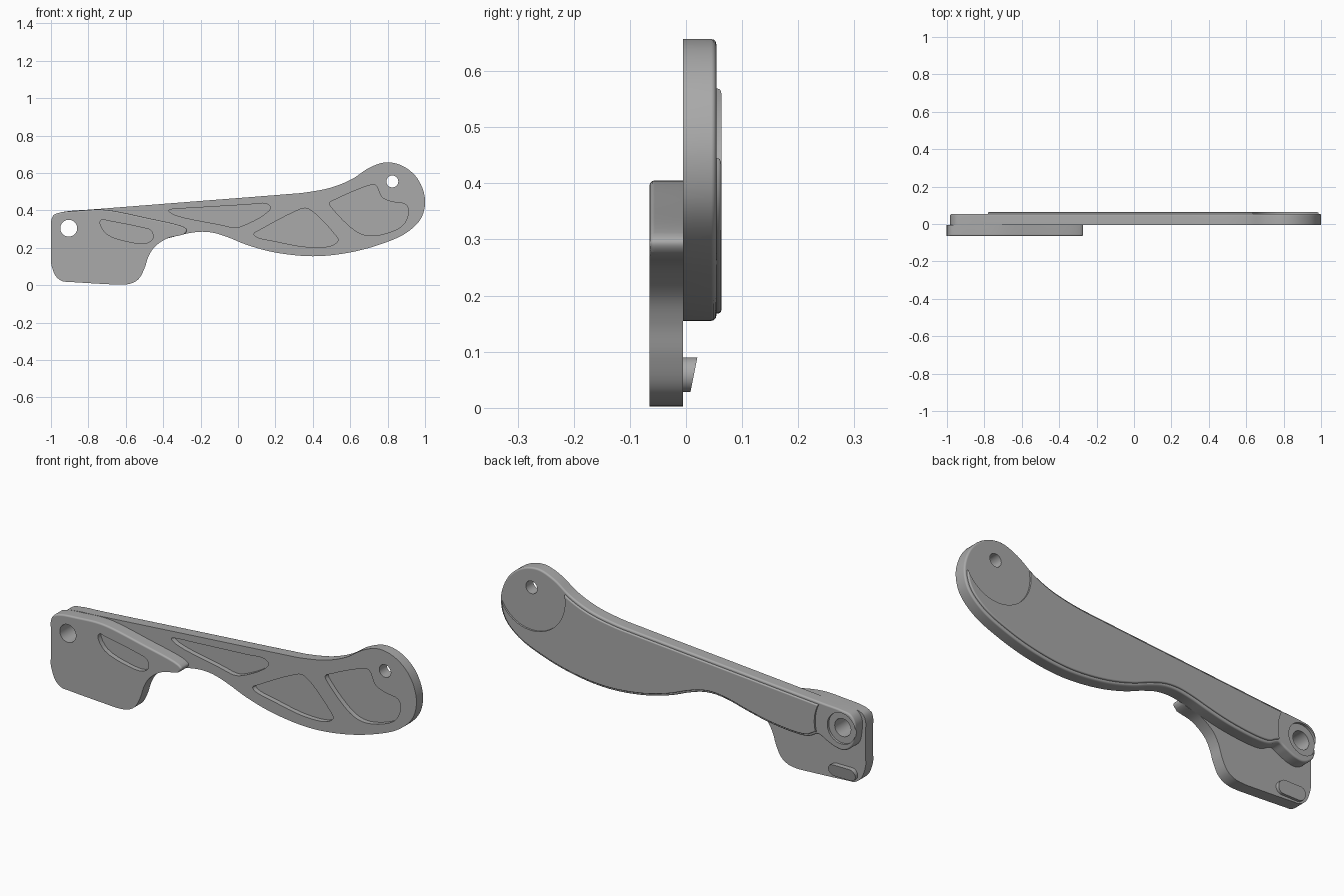
import bpy, bmesh, math
from mathutils import Vector

cube = bpy.data.objects.get("Cube")
if cube:
    bpy.data.objects.remove(cube)

grey = bpy.data.materials.new("satin grey")
grey.use_nodes = True
grey.diffuse_color = (0.4, 0.4, 0.4, 1)
grey.node_tree.nodes["Principled BSDF"].inputs["Base Color"].default_value = grey.diffuse_color

FRONT, MID, BACK, PANEL = -0.065, -0.005, 0.054, 0.063


def smooth_loop(points, steps=6):
    """Closed centripetal spline through (x, z) points."""
    pts = [Vector(p) for p in points]
    count = len(pts)
    result = []
    for i in range(count):
        a, b, c, d = (pts[(i + k) % count] for k in (-1, 0, 1, 2))
        t0 = 0
        t1 = t0 + (b - a).length ** 0.5
        t2 = t1 + (c - b).length ** 0.5
        t3 = t2 + (d - c).length ** 0.5
        for s in range(steps):
            t = t1 + (t2 - t1) * s / steps
            ab = a.lerp(b, (t - t0) / (t1 - t0))
            bc = b.lerp(c, (t - t1) / (t2 - t1))
            cd = c.lerp(d, (t - t2) / (t3 - t2))
            abc = ab.lerp(bc, (t - t0) / (t2 - t0))
            bcd = bc.lerp(cd, (t - t1) / (t3 - t1))
            result.append(abc.lerp(bcd, (t - t1) / (t2 - t1)))
    return result


def circle(x, z, radius, sides=40):
    return [Vector((x + radius * math.cos(math.tau * i / sides),
                    z + radius * math.sin(math.tau * i / sides))) for i in range(sides)]


def shrink(loop, amount):
    """Move a clockwise loop inward along its normals."""
    result = []
    for i, p in enumerate(loop):
        t = (loop[(i + 1) % len(loop)] - loop[i - 1]).normalized()
        result.append(p + Vector((t.y, -t.x)) * amount)
    return result


def plate(name, loop, y0, y1, rim=None, radius=0.0):
    """Extrude an (x, z) loop from y0 to y1, rounding the rim edges picked by a rule."""
    bm = bmesh.new()
    face = bm.faces.new([bm.verts.new((p.x, y0, p.y)) for p in loop])
    out = bmesh.ops.extrude_face_region(bm, geom=[face], use_keep_orig=True)
    for v in out["geom"]:
        if isinstance(v, bmesh.types.BMVert):
            v.co.y = y1
    bmesh.ops.recalc_face_normals(bm, faces=bm.faces)
    if rim:
        edges = [e for e in bm.edges if all(rim(v.co) for v in e.verts)]
        bmesh.ops.bevel(bm, geom=edges, offset=radius, segments=3, profile=0.5,
                        affect='EDGES', clamp_overlap=False)
    mesh = bpy.data.meshes.new(name)
    bm.to_mesh(mesh)
    bm.free()
    mesh.materials.append(grey)
    obj = bpy.data.objects.new(name, mesh)
    bpy.context.collection.objects.link(obj)
    return obj


def activate(obj):
    bpy.ops.object.select_all(action='DESELECT')
    obj.select_set(True)
    bpy.context.view_layer.objects.active = obj


def cut(obj, loop, y0, y1):
    """Subtract an extruded loop from a part."""
    cutter = plate("cutter", loop, y0, y1)
    cutter.hide_render = True
    activate(obj)
    mod = obj.modifiers.new("cut", 'BOOLEAN')
    mod.operation, mod.solver, mod.object = 'DIFFERENCE', 'EXACT', cutter
    bpy.ops.object.modifier_apply(modifier=mod.name)
    bpy.data.objects.remove(cutter)


def finish(obj):
    activate(obj)
    bpy.ops.object.shade_smooth_by_angle(angle=math.radians(32))
    obj.modifiers.new("even shading", 'WEIGHTED_NORMAL').keep_sharp = True


# Outlines, clockwise seen from the front
arm_outline = smooth_loop([
    (-.98, .35), (-.955, .385), (-.9, .397), (-.8, .404), (-.3, .443), (.25, .486), (.36, .496),
    (.5, .523), (.61, .568), (.7, .627), (.79, .657), (.88, .638), (.96, .57), (1, .46),
    (.98, .36), (.9, .28), (.75, .215), (.58, .172), (.4, .155), (.2, .175), (.05, .215),
    (-.05, .255), (-.13, .28), (-.2, .286), (-.28, .275), (-.38, .25), (-.5, .225),
    (-.65, .21), (-.72, .215), (-.775, .24), (-.82, .22), (-.87, .2), (-.92, .197),
    (-.965, .23), (-.98, .29)])
lever_outline = smooth_loop([
    (-1, .34), (-.985, .375), (-.945, .39), (-.85, .399), (-.75, .405), (-.68, .4),
    (-.5, .363), (-.29, .312), (-.272, .295), (-.285, .275), (-.38, .25), (-.45, .2),
    (-.48, .15), (-.5, .09), (-.53, .035), (-.57, .01), (-.62, .003), (-.7, .006),
    (-.9, .018), (-.94, .022), (-.975, .05), (-1, .12), (-1, .16), (-1, .3)])
arm_pockets = [
    [(-.37, .4), (-.35, .407), (-.25, .413), (.05, .431), (.15, .436), (.175, .415),
     (.14, .378), (.02, .316), (-.02, .309), (-.1, .325), (-.34, .377)],
    [(.085, .275), (.12, .297), (.3, .392), (.36, .412), (.41, .385), (.51, .28),
     (.535, .24), (.5, .212), (.37, .205), (.2, .235), (.1, .258)],
    [(.49, .44), (.53, .463), (.69, .53), (.735, .535), (.77, .47), (.82, .447), (.9, .43),
     (.91, .38), (.88, .32), (.8, .28), (.7, .265), (.63, .29), (.51, .405)]]
lever_pocket = [(-.725, .352), (-.7, .346), (-.52, .31), (-.465, .292), (-.455, .25),
                (-.49, .225), (-.57, .23), (-.7, .273), (-.738, .335)]
pivot, tip_hole = (-.905, .305), (.825, .555)

# Long arm with rounded back rim, pockets and holes
arm = plate("arm", arm_outline, MID, BACK, lambda c: c.y > BACK - .001, .009)
for pocket in arm_pockets:
    cut(arm, smooth_loop(pocket, 4), -.1, MID + .025)
cut(arm, circle(*pivot, .045), -.1, .1)
cut(arm, circle(*pivot, .078), BACK - .012, .1)
cut(arm, circle(*tip_hole, .032), -.1, .1)
finish(arm)

# Raised panel on the back of the arm, stopping short of both ends
panel = plate("back_panel", shrink(arm_outline, .013), BACK - .012, PANEL,
              lambda c: c.y > PANEL - .001, .006)
cut(panel, circle(.82, .53, .188, 64), 0, .1)
cut(panel, circle(-.96, .305, .2, 64), 0, .1)
finish(panel)

# Short lever in front, rounded along its upper edge
lever = plate("lever", lever_outline, FRONT, MID,
              lambda c: c.y < FRONT + .001 and c.z > .27 and c.x > -.99, .009)
cut(lever, smooth_loop(lever_pocket, 4), -.1, FRONT + .025)
cut(lever, circle(*pivot, .045), -.1, .1)
finish(lever)

# Sloping stop stud on the back of the lever
stud_loop = [Vector((side * .045 + .031 * math.sin(a * side) - .88, .059 + .031 * math.cos(a * side)))
             for side, angles in ((1, range(9)), (-1, range(8, -1, -1)))
             for a in (math.pi * k / 8 for k in angles)]
stud = plate("stop_stud", stud_loop, MID - .01, .02)
for v in stud.data.vertices:
    if v.co.y > 0:
        v.co.y = .008 + .2 * (v.co.z - .028)
finish(stud)
